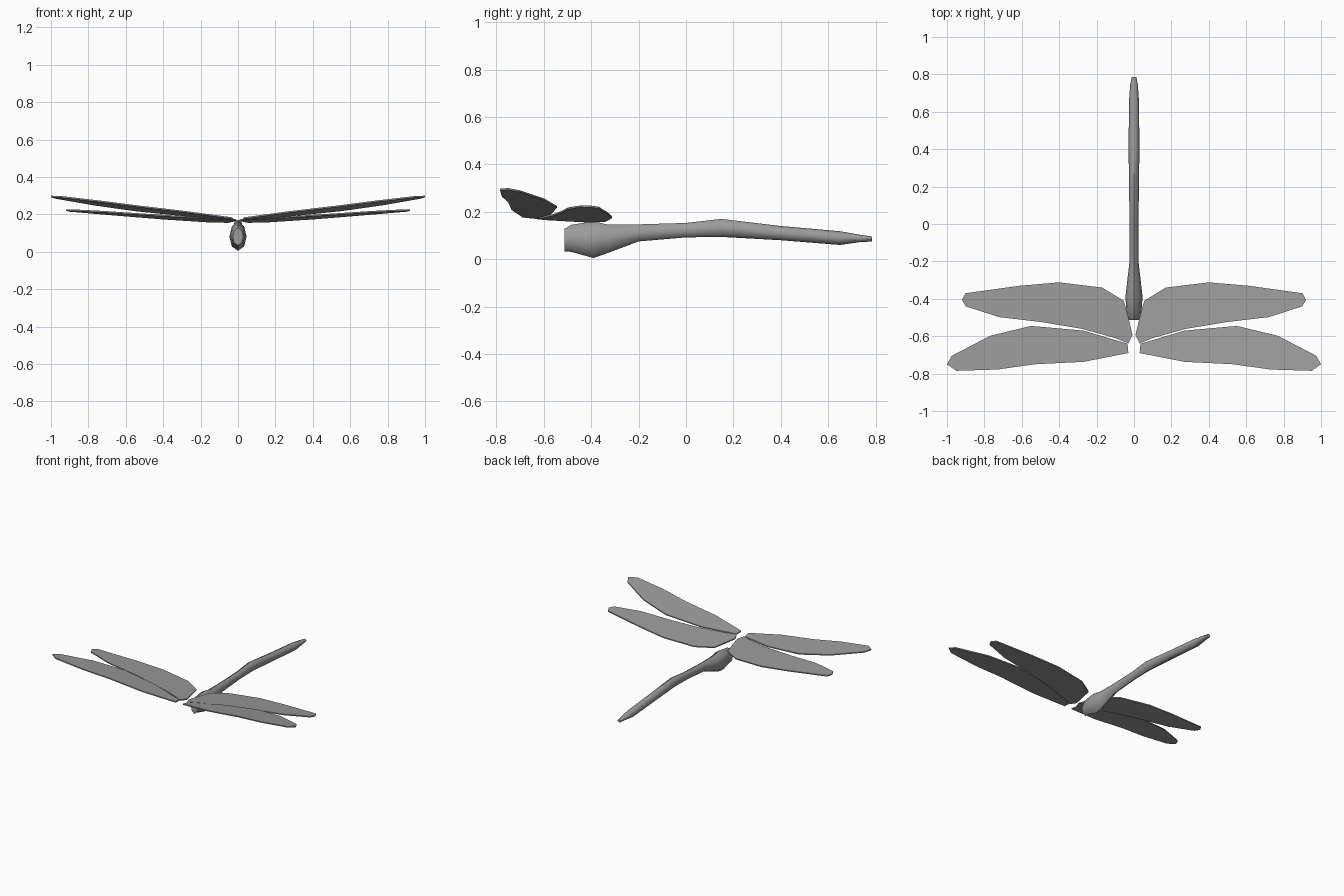
import bpy, bmesh, math

if "Cube" in bpy.data.objects:
    bpy.data.objects.remove(bpy.data.objects["Cube"])

grey = bpy.data.materials.new("plain grey")
grey.diffuse_color = (0.33, 0.33, 0.33, 1)
grey.use_nodes = True
grey.node_tree.nodes["Principled BSDF"].inputs["Base Color"].default_value = grey.diffuse_color


def finish(name, bm):
    bmesh.ops.recalc_face_normals(bm, faces=bm.faces)
    mesh = bpy.data.meshes.new(name)
    bm.to_mesh(mesh)
    bm.free()
    mesh.materials.append(grey)
    obj = bpy.data.objects.new(name, mesh)
    bpy.context.collection.objects.link(obj)
    return obj


# Body: rings of eight points lofted from head to tail tip
# each station: y, bottom z, top z, half width
stations = [
    (-0.513, 0.033, 0.128, 0.028), (-0.485, 0.031, 0.145, 0.039),
    (-0.39, 0.005, 0.160, 0.046), (-0.33, 0.026, 0.146, 0.039),
    (-0.20, 0.075, 0.147, 0.024), (0.00, 0.092, 0.153, 0.023),
    (0.15, 0.094, 0.170, 0.026), (0.40, 0.080, 0.140, 0.029),
    (0.65, 0.060, 0.118, 0.027), (0.74, 0.073, 0.102, 0.021),
    (0.785, 0.074, 0.096, 0.013),
]
SIDES = 8
bm = bmesh.new()
rings = []
for y, low, high, half in stations:
    ring = []
    for i in range(SIDES):
        a = 2 * math.pi * i / SIDES
        z = (low + high) / 2 + (high - low) / 2 * math.cos(a)
        ring.append(bm.verts.new((half * math.sin(a), y, z)))
    rings.append(ring)
for r0, r1 in zip(rings, rings[1:]):
    for i in range(SIDES):
        j = (i + 1) % SIDES
        bm.faces.new((r0[i], r0[j], r1[j], r1[i]))
bm.faces.new(rings[0])
bm.faces.new(rings[-1])
body = finish("body", bm)
bpy.context.view_layer.objects.active = body
body.select_set(True)
bpy.ops.object.shade_smooth_by_angle(angle=math.radians(50))


# Wings: thin flat plates on a tilted plane, built on both sides
def wing(name, outline, root, slope_x, slope_y, side, thick=0.008):
    bm = bmesh.new()
    layers = []
    for offset in (-thick / 2, thick / 2):
        layers.append([bm.verts.new((
            side * x, y,
            root[2] + slope_x * (x - root[0]) + slope_y * (y - root[1]) + offset))
            for x, y in outline])
    n = len(outline)
    for layer in layers:
        bm.faces.new(layer)
    for i in range(n):
        j = (i + 1) % n
        bm.faces.new((layers[0][i], layers[0][j], layers[1][j], layers[1][i]))
    finish(name, bm)


front_outline = [
    (0.03, -0.69), (0.27, -0.737), (0.53, -0.75), (0.73, -0.778),
    (0.95, -0.785), (1.0, -0.75), (0.975, -0.705), (0.77, -0.598),
    (0.55, -0.545), (0.27, -0.57), (0.035, -0.64),
]
rear_outline = [
    (0.03, -0.638), (0.10, -0.61), (0.28, -0.56), (0.49, -0.525),
    (0.72, -0.498), (0.90, -0.44), (0.92, -0.405), (0.90, -0.37),
    (0.61, -0.33), (0.40, -0.312), (0.17, -0.34), (0.055, -0.41),
    (0.03, -0.50), (0.008, -0.592),
]
for label, side in (("left", -1), ("right", 1)):
    wing("front_wing_" + label, front_outline, (0.03, -0.69, 0.18), 0.112, -0.12, side)
    wing("rear_wing_" + label, rear_outline, (0.03, -0.64, 0.174), 0.074, -0.075, side)
